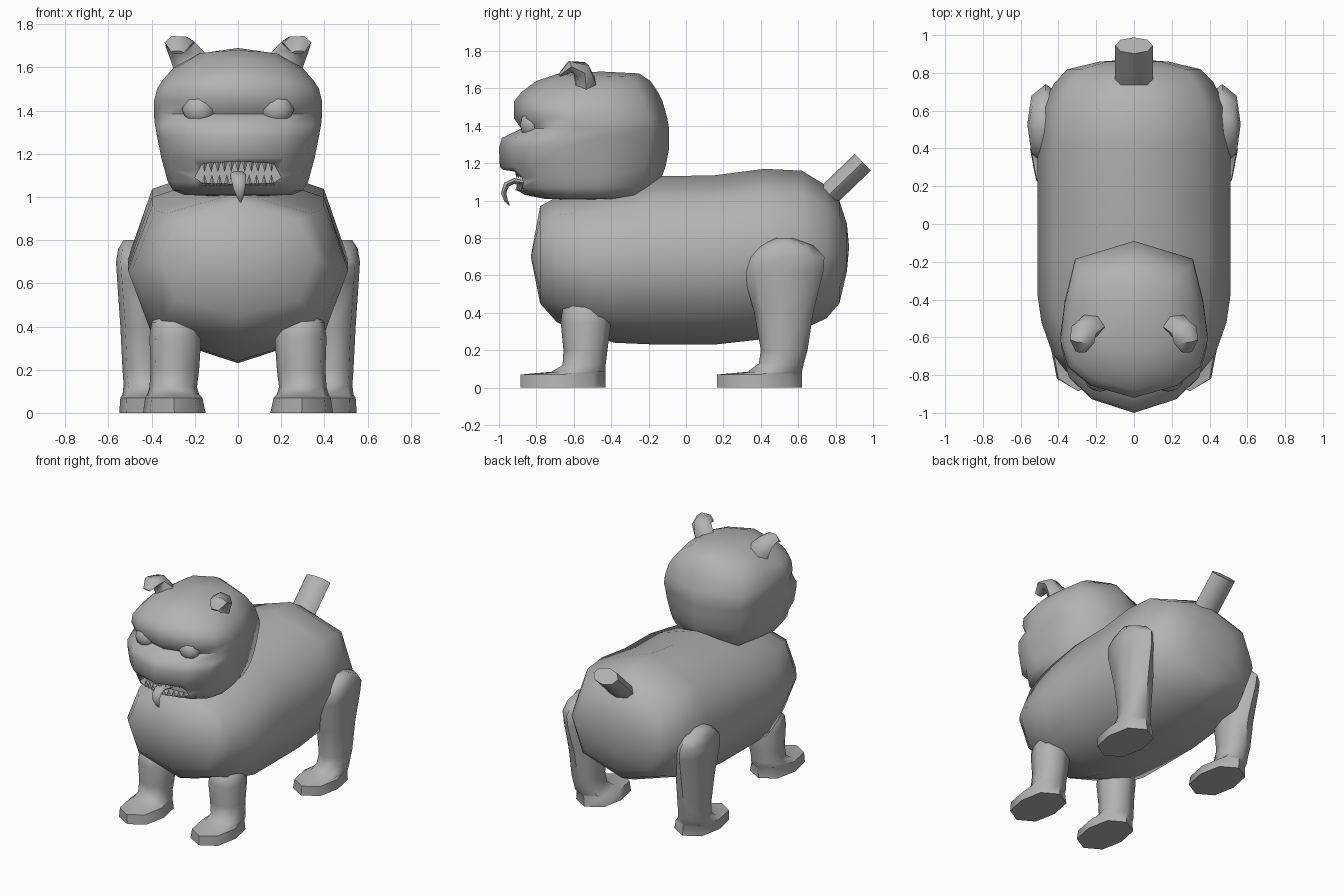
import bpy, bmesh, math
from mathutils import Vector

if "Cube" in bpy.data.objects:
    bpy.data.objects.remove(bpy.data.objects["Cube"])

grey = bpy.data.materials.new("plain_grey")
grey.diffuse_color = (0.45, 0.45, 0.45, 1)
grey.use_nodes = True
grey.node_tree.nodes["Principled BSDF"].inputs["Base Color"].default_value = grey.diffuse_color


def finish(name, bm, angle=55):
    bmesh.ops.recalc_face_normals(bm, faces=bm.faces)
    me = bpy.data.meshes.new(name)
    bm.to_mesh(me)
    bm.free()
    ob = bpy.data.objects.new(name, me)
    bpy.context.collection.objects.link(ob)
    me.materials.append(grey)
    shade(ob, angle)
    return ob


def shade(ob, angle):
    bpy.ops.object.select_all(action='DESELECT')
    bpy.context.view_layer.objects.active = ob
    ob.select_set(True)
    bpy.ops.object.shade_smooth_by_angle(angle=math.radians(angle))


def loft(name, rings, poles=(None, None), angle=55):
    """Skin a stack of closed rings; ends close to a pole or a flat cap."""
    bm = bmesh.new()
    vs = [[bm.verts.new(p) for p in r] for r in rings]
    n = len(vs[0])
    for a, b in zip(vs, vs[1:]):
        for i in range(n):
            j = (i + 1) % n
            bm.faces.new((a[i], a[j], b[j], b[i]))
    for ring, pole in ((vs[0], poles[0]), (vs[-1], poles[1])):
        if pole is None:
            bm.faces.new(ring)
        else:
            c = bm.verts.new(pole)
            for i in range(n):
                bm.faces.new((ring[i], ring[(i + 1) % n], c))
    return finish(name, bm, angle)


def sweep(name, path, radii, n=8, angle=55):
    """Elliptical tube along a path."""
    pts = [Vector(p) for p in path]
    rings = []
    for k, p in enumerate(pts):
        t = (pts[min(k + 1, len(pts) - 1)] - pts[max(k - 1, 0)]).normalized()
        s = Vector((1, 0, 0))
        s = (s - t * s.dot(t)).normalized()
        u = t.cross(s)
        ra, rb = radii[k]
        rings.append([p + s * ra * math.cos(math.tau * i / n) + u * rb * math.sin(math.tau * i / n)
                      for i in range(n)])
    return loft(name, rings, angle=angle)


OCT = [(1, 0), (.78, .71), (0, 1), (-.78, .71), (-1, 0), (-.78, -.71), (0, -1), (.78, -.71)]

# Body: y, bottom, top, half width
body = [(-.78, .45, .97, .36), (-.69, .35, 1.02, .43), (-.52, .28, 1.05, .49),
        (-.38, .24, 1.08, .51), (-.15, .23, 1.13, .51), (.15, .23, 1.135, .51),
        (.42, .26, 1.17, .51), (.62, .31, 1.16, .485), (.75, .37, 1.08, .42),
        (.82, .45, 1.0, .35), (.86, .62, .88, .18)]
loft("body", [[(x * w, y, (b + t) / 2 + z * (t - b) / 2) for x, z in OCT] for y, b, t, w in body],
     ((0, -.83, .7), (0, .872, .75)), 80)

# Head: z, front, back, half width
head = [(1.01, -.76, -.24, .25), (1.03, -.86, -.20, .30), (1.07, -.93, -.16, .325),
        (1.125, -.935, -.13, .34), (1.18, -.995, -.11, .355), (1.28, -1.0, -.09, .375),
        (1.335, -.985, -.09, .385), (1.385, -.88, -.09, .39), (1.44, -.92, -.10, .39),
        (1.53, -.92, -.125, .375), (1.58, -.88, -.15, .35), (1.64, -.80, -.19, .30),
        (1.68, -.68, -.25, .2)]
half = [(.6, .08), (.9, .2), (1, .37), (.94, .6), (.8, .88)]
plan = [(0, 0)] + half + [(0, 1)] + [(-x, t) for x, t in reversed(half)]


def head_point(x, t, z, f, b, w):
    drop = .5 * x * x * w * w * min(1, max(0, (z - 1.45) / .2))
    return (x * w, f + t * (b - f), z - drop)


head_ob = loft("head", [[head_point(x, t, *r) for x, t in plan] for r in head],
               ((0, -.5, 1.0), (0, -.45, 1.69)), 80)

# Mouth cavity
mouth = [(-.165, 1.155), (0, 1.165), (.165, 1.155), (.2, 1.09), (.165, 1.065),
         (0, 1.06), (-.165, 1.065), (-.2, 1.09)]
cutter = loft("mouth_cutter", [[(x, y, z) for x, z in mouth] for y in (-1.15, -.81)])
cutter.hide_render = True
mod = head_ob.modifiers.new("mouth", 'BOOLEAN')
mod.object = cutter
mod.operation = 'DIFFERENCE'
bpy.context.view_layer.objects.active = head_ob
bpy.ops.object.modifier_apply(modifier="mouth")
bpy.data.objects.remove(cutter)
shade(head_ob, 60)

# Teeth rows
for row, base, tip, count in (("upper", 1.165, 1.115, 11), ("lower", 1.055, 1.105, 10)):
    bm = bmesh.new()
    for i in range(count):
        x = -.155 + .31 * i / (count - 1)
        y = -.905 + .3 * abs(x)
        ring = [bm.verts.new((x + dx * .015, y + dy * .012, base))
                for dx, dy in ((1, 0), (0, 1), (-1, 0), (0, -1))]
        top = bm.verts.new((x, y, tip))
        bm.faces.new(ring)
        for k in range(4):
            bm.faces.new((ring[k], ring[(k + 1) % 4], top))
    finish(row + "_teeth", bm, 30)

# Tongue
sweep("tongue", [(0, -.82, 1.085), (0, -.92, 1.105), (.003, -.96, 1.085), (.006, -.975, 1.04),
                 (.01, -.962, 1.0), (.012, -.945, .975)],
      [(.035, .015), (.037, .016), (.035, .016), (.028, .014), (.016, .01), (.003, .003)])

# Tail
sweep("tail", [(0, .70, .97), (0, .945, 1.205)], [(.1, .062)] * 2)

# Legs: z, front, back, inner, outer
front_leg = [(0, -.885, -.43, .15, .44), (.07, -.885, -.43, .165, .43),
             (.085, -.72, -.43, .18, .42), (.12, -.66, -.43, .19, .41),
             (.2, -.655, -.42, .18, .405), (.35, -.67, -.40, .17, .41),
             (.42, -.66, -.41, .19, .40), (.46, -.61, -.47, .23, .36)]
back_leg = [(0, .165, .62, .26, .55), (.07, .165, .62, .275, .545),
            (.085, .33, .62, .31, .535), (.13, .39, .63, .33, .53),
            (.2, .40, .65, .34, .535), (.4, .365, .68, .34, .545),
            (.62, .305, .735, .36, .56), (.7, .315, .74, .37, .565),
            (.76, .39, .68, .38, .555), (.80, .48, .57, .41, .53)]

for side, s in (("left", -1), ("right", 1)):
    for name, leg in (("front_leg", front_leg), ("back_leg", back_leg)):
        loft(side + "_" + name,
             [[(s * ((a + b) / 2 + x * (b - a) / 2), (f + k) / 2 + y * (k - f) / 2, z) for x, y in OCT]
              for z, f, k, a, b in leg])
    # Eye
    bm = bmesh.new()
    bmesh.ops.create_uvsphere(bm, u_segments=8, v_segments=6, radius=1)
    for v in bm.verts:
        v.co = (s * .18 + v.co.x * .08, -.825 + v.co.z * .062, 1.405 + v.co.y * .075)
    finish(side + "_eye", bm, 80)
    # Folded ear
    sweep(side + "_ear",
          [(s * x, y, z) for x, y, z in ((.2, -.535, 1.56), (.23, -.54, 1.64), (.265, -.56, 1.70),
                                         (.275, -.62, 1.715), (.28, -.675, 1.67))],
          [(.09, .075), (.08, .062), (.07, .05), (.065, .035), (.03, .01)], 6)
